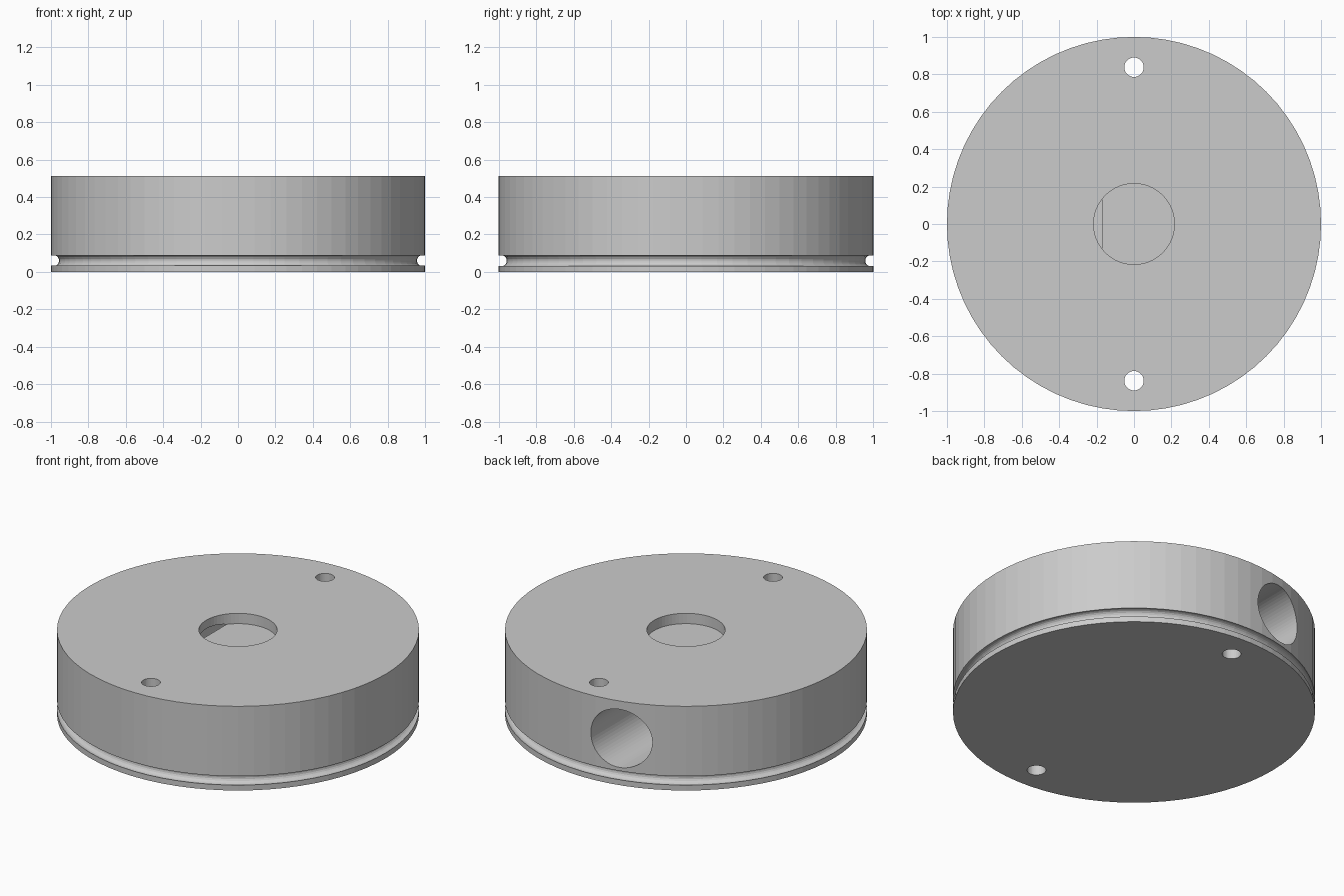
import bpy, bmesh, math

if "Cube" in bpy.data.objects:
    bpy.data.objects.remove(bpy.data.objects["Cube"])

SEGS = 72
HEIGHT = 0.513


def lathe(name, profile, segs):
    """Revolve a (radius, z) profile about z and cap both ends."""
    bm = bmesh.new()
    rings = []
    for r, z in profile:
        rings.append([bm.verts.new((r * math.cos(2 * math.pi * i / segs),
                                    r * math.sin(2 * math.pi * i / segs), z))
                      for i in range(segs)])
    for a, b in zip(rings, rings[1:]):
        for i in range(segs):
            j = (i + 1) % segs
            bm.faces.new((a[i], a[j], b[j], b[i]))
    bm.faces.new(rings[0][::-1])
    bm.faces.new(rings[-1])
    bmesh.ops.recalc_face_normals(bm, faces=bm.faces)
    mesh = bpy.data.meshes.new(name)
    bm.to_mesh(mesh)
    bm.free()
    obj = bpy.data.objects.new(name, mesh)
    bpy.context.collection.objects.link(obj)
    return obj


def cut_hole(body, radius, depth, location, rotation=(0, 0, 0), verts=48):
    """Drill a round hole through the body with a temporary cylinder."""
    bpy.ops.mesh.primitive_cylinder_add(vertices=verts, radius=radius, depth=depth,
                                        location=location, rotation=rotation)
    cutter = bpy.context.object
    cutter.hide_render = True
    mod = body.modifiers.new("hole", 'BOOLEAN')
    mod.operation = 'DIFFERENCE'
    mod.solver = 'EXACT'
    mod.object = cutter
    bpy.context.view_layer.objects.active = body
    bpy.ops.object.modifier_apply(modifier=mod.name)
    bpy.data.objects.remove(cutter, do_unlink=True)


# disc with a round ring groove near the bottom
GROOVE_R, GROOVE_Z, GROOVE_X = 0.03, 0.06, 0.987
half = math.acos((1 - GROOVE_X) / GROOVE_R)
groove = []
for k in range(13):
    a = -half - (2 * math.pi - 2 * half) * k / 12
    groove.append((GROOVE_X + GROOVE_R * math.cos(a), GROOVE_Z + GROOVE_R * math.sin(a)))
disc = lathe("grooved_disc", [(1, 0)] + groove + [(1, HEIGHT)], SEGS)

# shallow centre recess, floor at z = 0.45
cut_hole(disc, 0.216, 0.2, (0, 0, 0.55), verts=64)

# two small through holes
for side in (-1, 1):
    cut_hole(disc, 0.052, 1.4, (0, side * 0.838, 0.25), verts=32)

# offset blind bore entering from the back, breaking into the recess
BORE_END = -0.35
cut_hole(disc, 0.177, 1.2 - BORE_END, (-0.234, (1.2 + BORE_END) / 2, 0.285),
         (math.pi / 2, 0, 0), verts=64)
